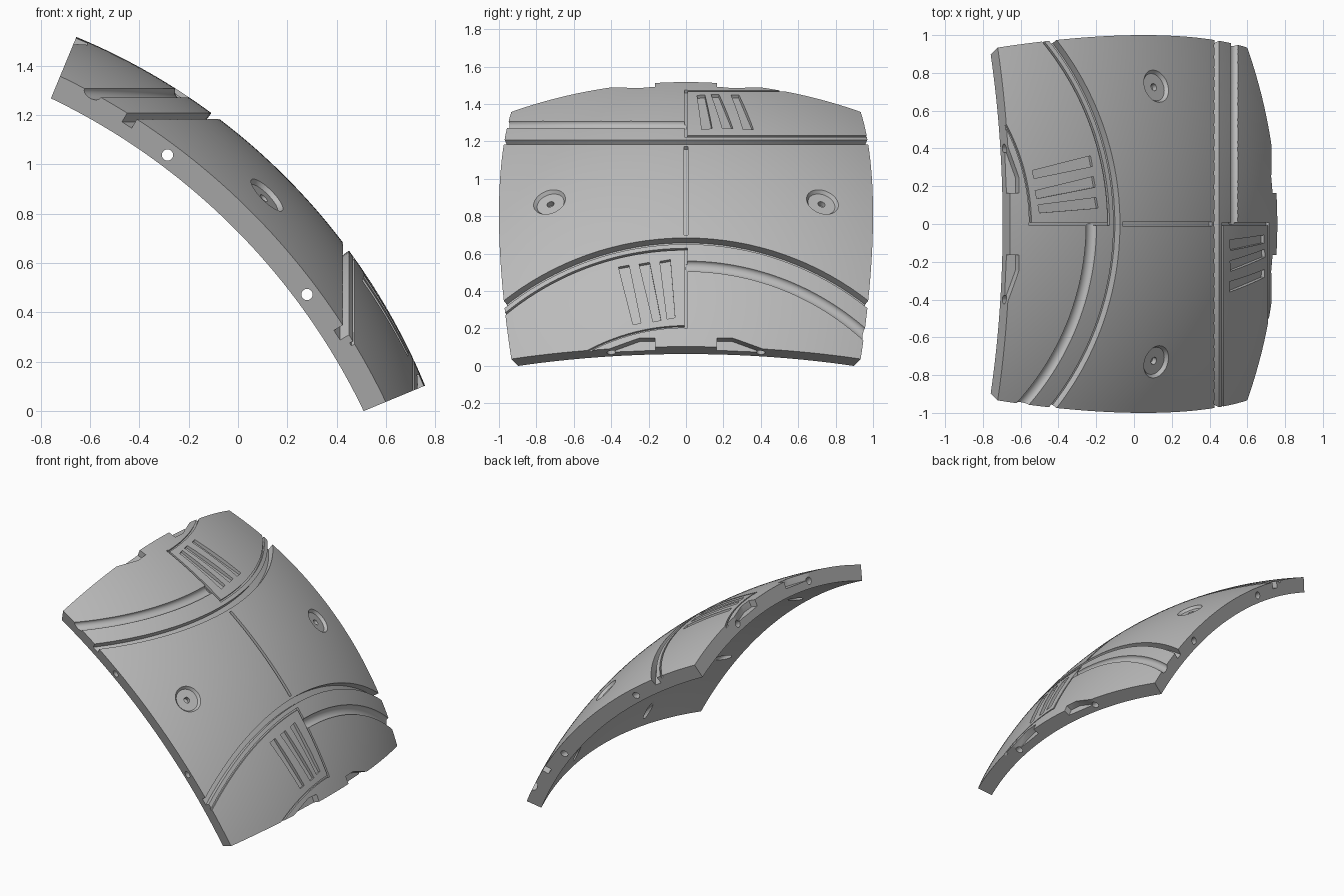
import bpy, bmesh, math
from mathutils import Vector, Matrix

if "Cube" in bpy.data.objects:
    bpy.data.objects.remove(bpy.data.objects["Cube"], do_unlink=True)

HALF = math.radians(22.5)           # half the angle the panel spans each way
R = 1 / math.sin(HALF)              # outer radius, gives a two unit span
T = 0.104                           # shell thickness
S = math.sqrt(0.5)
CX, CZ = -1.6555, -0.897            # centre of the sphere
# local axes: u runs down the slope, v along y, w straight out of the panel
PLACE = Matrix(((S, 0, S, CX), (0, 1, 0, 0), (-S, 0, S, CZ), (0, 0, 0, 1)))

cutters = bpy.data.collections.new("cutters")
bpy.context.scene.collection.children.link(cutters)


def finish(bm, name, collection):
    bmesh.ops.recalc_face_normals(bm, faces=bm.faces)
    mesh = bpy.data.meshes.new(name)
    bm.to_mesh(mesh)
    bm.free()
    mesh.transform(PLACE)
    obj = bpy.data.objects.new(name, mesh)
    collection.objects.link(obj)
    obj.hide_render = collection is cutters
    return obj


def bridge(bm, rings):
    """Skin a row of closed rings and cap both ends."""
    for a, b in zip(rings, rings[1:]):
        for i in range(len(a)):
            j = (i + 1) % len(a)
            bm.faces.new((a[i], a[j], b[j], b[i]))
    bm.faces.new(rings[0])
    bm.faces.new(rings[-1])


def on_sphere(u, v):
    return Vector((u, v, math.sqrt(R * R - u * u - v * v)))


def tilted(x, y, z):
    """Point from world-aligned axes around the sphere centre."""
    return Vector(((x - z) * S, y, (x + z) * S))


def from_top(x, y):
    x -= CX
    return tilted(x, y, math.sqrt(R * R - x * x - y * y))


def level(z, start, end, steps=40):
    """Arc on the sphere at a constant height."""
    z -= CZ
    r = math.sqrt(R * R - z * z)
    angles = [start + (end - start) * i / steps for i in range(steps + 1)]
    return [tilted(r * math.cos(a), r * math.sin(a), z) for a in angles]


def turned(points, s):
    return [Vector((s * p.x, s * p.y, p.z)) for p in points]


def box_section(width, depth):
    h = width / 2
    return [(-h, 0.03), (-h, -depth), (h, -depth), (h, 0.03)]


def round_section(width, depth):
    arc = [math.pi * i / 10 for i in range(11)]
    h = width / 2
    return [(-h, 0.03)] + [(-h * math.cos(a), -depth * math.sin(a)) for a in arc] + [(h, 0.03)]


def groove(name, path, section):
    bm = bmesh.new()
    rings = []
    for i, p in enumerate(path):
        tangent = path[min(i + 1, len(path) - 1)] - path[max(i - 1, 0)]
        out = p.normalized()
        side = tangent.cross(out).normalized()
        rings.append([bm.verts.new(out * (R + h) + side * o) for o, h in section])
    bridge(bm, rings)
    finish(bm, name, cutters)


def pocket(name, outline, depth):
    bm = bmesh.new()
    bridge(bm, [[bm.verts.new(p.normalized() * r) for p in outline]
                for r in (R - depth, R + 0.04)])
    finish(bm, name, cutters)


def drill(name, centre, axis, r_bottom, r_top, length, sides):
    bm = bmesh.new()
    turn = axis.to_track_quat('Z', 'Y').to_matrix().to_4x4()
    bmesh.ops.create_cone(bm, cap_ends=True, segments=sides, radius1=r_bottom,
                          radius2=r_top, depth=length,
                          matrix=Matrix.Translation(centre) @ turn)
    finish(bm, name, cutters)


# Curved square shell: outer and inner grids joined round the rim
N = 48
bm = bmesh.new()
layers = []
for radius in (R, R - T):
    grid = []
    for i in range(N + 1):
        a = math.tan(HALF * (2 * i / N - 1))
        row = []
        for j in range(N + 1):
            b = math.tan(HALF * (2 * j / N - 1))
            row.append(bm.verts.new(Vector((a, b, 1)).normalized() * radius))
        grid.append(row)
    layers.append(grid)
    for i in range(N):
        for j in range(N):
            bm.faces.new((grid[i][j], grid[i + 1][j], grid[i + 1][j + 1], grid[i][j + 1]))
o, n = layers
for k in range(N):
    for e in (0, N):
        bm.faces.new((o[e][k], o[e][k + 1], n[e][k + 1], n[e][k]))
        bm.faces.new((o[k][e], o[k + 1][e], n[k + 1][e], n[k][e]))
shell = finish(bm, "curved_armor_panel", bpy.context.scene.collection)

# Details that repeat after a half turn about the panel centre
for s in (1, -1):
    groove("arc_seam", turned(level(1.196, -0.85, 0.85), s), box_section(0.042, 0.045))
    groove("round_channel", turned(level(1.29, -0.9, 0.0), s), round_section(0.066, 0.026))
    # vent plate outline
    groove("plate_lower_line", turned(level(1.228, 0.0, 0.85), s), box_section(0.012, 0.016))
    groove("plate_upper_line", turned(level(1.47, 0.0, 0.65), s), box_section(0.012, 0.016))
    u0, u1 = level(1.224, 0, 0, 1)[0].x, level(1.474, 0, 0, 1)[0].x
    side_line = [on_sphere(u0 + (u1 - u0) * i / 12, 0) for i in range(13)]
    groove("plate_side_line", turned(side_line, s), box_section(0.014, 0.018))
    # three tapered vent slots
    for x0, y0, x1, y1 in ((-0.53, 0.262, -0.22, 0.333),
                           (-0.515, 0.155, -0.205, 0.223),
                           (-0.5, 0.08, -0.19, 0.112)):
        corners = [from_top(x0, y0 - 0.021), from_top(x1, y1 - 0.028),
                   from_top(x1 - 0.01, y1 + 0.028), from_top(x0 - 0.008, y0 + 0.021)]
        pocket("vent_slot", turned(corners, s), 0.018)
    # fastener dish with a small centre hole
    spot = on_sphere(0, 0.73 * s)
    out = spot.normalized()
    drill("dish", out * (R + 0.01), out, 0.075, 0.12, 0.06, 48)
    drill("dish_hole", out * (R - 0.01), out, 0.02, 0.02, 0.08, 20)
    # rim latches, two on each sloping end
    for m in (1, -1):
        latch = [on_sphere(s * u, m * v) for u, v in
                 ((1.06, 0.165), (0.95, 0.165), (0.945, 0.25), (0.995, 0.44), (1.06, 0.46))]
        pocket("rim_latch", latch, 0.045)
    # straight pin holes through the rim walls
    drill("pin_hole_v", Vector((0.4 * s, 0, 2.337)), Vector((0, 1, 0)), 0.023, 0.023, 2.4, 20)
    drill("pin_hole_u", Vector((0, 0.4 * s, 2.337)), Vector((1, 0, 0)), 0.023, 0.023, 2.4, 20)

# Centre seam between the two arcs
groove("centre_seam", [on_sphere(-0.335 + 0.67 * i / 20, 0) for i in range(21)],
       box_section(0.022, 0.02))

# Cut everything in one pass, then drop the cutters
bpy.context.view_layer.objects.active = shell
shell.select_set(True)
cut = shell.modifiers.new("cut_details", 'BOOLEAN')
cut.operation = 'DIFFERENCE'
cut.operand_type = 'COLLECTION'
cut.collection = cutters
cut.solver = 'EXACT'
bpy.ops.object.modifier_apply(modifier=cut.name)
for obj in list(cutters.objects):
    bpy.data.objects.remove(obj, do_unlink=True)
bpy.data.collections.remove(cutters)

# Plain grey finish
grey = bpy.data.materials.new("plain_grey")
grey.use_nodes = True
colour = (0.5, 0.5, 0.5, 1)
grey.diffuse_color = colour
grey.node_tree.nodes["Principled BSDF"].inputs["Base Color"].default_value = colour
shell.data.materials.clear()
shell.data.materials.append(grey)
bpy.ops.object.shade_smooth_by_angle(angle=math.radians(25))
